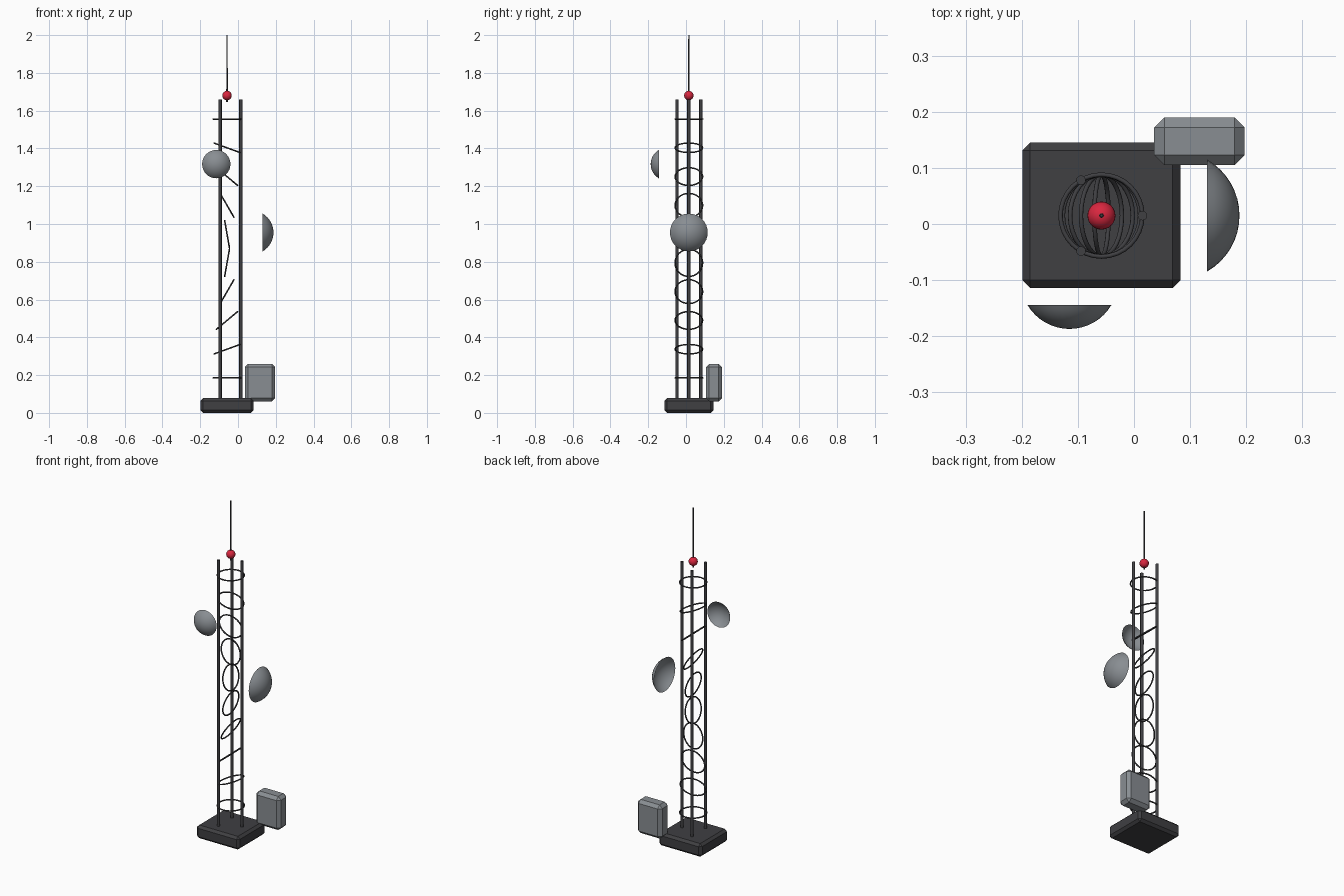
import bpy, bmesh, math
from mathutils import Matrix, Vector

if "Cube" in bpy.data.objects:
    bpy.data.objects.remove(bpy.data.objects["Cube"])

CX, CY = -0.058, 0.015   # mast axis


def material(name, rgb):
    m = bpy.data.materials.new(name)
    m.diffuse_color = (*rgb, 1)
    m.use_nodes = True
    m.node_tree.nodes["Principled BSDF"].inputs["Base Color"].default_value = m.diffuse_color
    return m


DARK = material("dark_metal", (0.05, 0.05, 0.055))
GREY = material("grey_metal", (0.25, 0.27, 0.29))
RED = material("beacon_red", (0.7, 0.02, 0.05))


def finish(name, bm, mat, smooth=True):
    bmesh.ops.recalc_face_normals(bm, faces=bm.faces)
    for f in bm.faces:
        f.smooth = smooth and len(f.verts) <= 4
    me = bpy.data.meshes.new(name)
    bm.to_mesh(me)
    bm.free()
    me.materials.append(mat)
    ob = bpy.data.objects.new(name, me)
    bpy.context.collection.objects.link(ob)
    return ob


def chamfered_box(name, lo, hi, bevel, mat):
    lo, hi = Vector(lo), Vector(hi)
    bm = bmesh.new()
    bmesh.ops.create_cube(bm, size=1, matrix=Matrix.Translation((lo + hi) / 2)
                          @ Matrix.Diagonal((*(hi - lo), 1)))
    bmesh.ops.bevel(bm, geom=bm.edges[:], offset=bevel, segments=1, affect='EDGES')
    return finish(name, bm, mat, False)


def rod(name, x, y, z0, z1, r0, r1, sides, mat):
    bm = bmesh.new()
    bmesh.ops.create_cone(bm, cap_ends=True, segments=sides, radius1=r0, radius2=r1,
                          depth=z1 - z0, matrix=Matrix.Translation((x, y, (z0 + z1) / 2)))
    return finish(name, bm, mat)


def ring(name, centre, tilt, major, minor, mat, n=32, m=8):
    bm = bmesh.new()
    rows = []
    for i in range(n):
        a = 2 * math.pi * i / n
        row = []
        for j in range(m):
            b = 2 * math.pi * j / m
            r = major + minor * math.cos(b)
            row.append(bm.verts.new((r * math.cos(a), r * math.sin(a), minor * math.sin(b))))
        rows.append(row)
    for i in range(n):
        p, q = rows[i], rows[(i + 1) % n]
        for j in range(m):
            k = (j + 1) % m
            bm.faces.new((p[j], q[j], q[k], p[k]))
    bm.transform(Matrix.Translation(centre) @ Matrix.Rotation(-tilt, 4, 'Y'))
    return finish(name, bm, mat)


def dish(name, rim_centre, axis, radius, depth, mat, n=32, steps=8):
    # spherical cap bulging along axis, open at the rim
    R = (radius ** 2 + depth ** 2) / (2 * depth)
    amax = math.asin(radius / R)
    bm = bmesh.new()
    tip = bm.verts.new((0, 0, depth))
    prev = None
    for s in range(1, steps + 1):
        a = amax * s / steps
        r, z = R * math.sin(a), R * math.cos(a) - (R - depth)
        cur = [bm.verts.new((r * math.cos(2 * math.pi * i / n),
                             r * math.sin(2 * math.pi * i / n), z)) for i in range(n)]
        for i in range(n):
            k = (i + 1) % n
            if prev:
                bm.faces.new((prev[i], cur[i], cur[k], prev[k]))
            else:
                bm.faces.new((tip, cur[i], cur[k]))
        prev = cur
    rot = Vector((0, 0, 1)).rotation_difference(Vector(axis)).to_matrix().to_4x4()
    bm.transform(Matrix.Translation(rim_centre) @ rot)
    return finish(name, bm, mat)


# base slab and equipment cabinet
chamfered_box("base", (-0.199, -0.114, 0), (0.083, 0.145, 0.078), 0.014, DARK)
chamfered_box("equipment_cabinet", (0.036, 0.105, 0.06), (0.197, 0.19, 0.26), 0.018, GREY)

# three vertical mast legs
for i in range(3):
    a = 2 * math.pi * i / 3
    rod(f"mast_leg_{i + 1}", CX + 0.073 * math.cos(a), CY + 0.073 * math.sin(a),
        0.06, 1.66, 0.0085, 0.0085, 12, DARK)

# brace rings, each tilted 20 degrees more than the one below
for i in range(10):
    ring(f"brace_ring_{i + 1}", (CX, CY, 0.185 + 0.1523 * i),
         math.radians(20 * i), 0.073, 0.004, DARK)

# dishes
dish("large_dish", (0.13, CY, 0.955), (1, 0, 0), 0.1, 0.058, GREY)
dish("small_dish", (-0.115, -0.144, 1.317), (0, -1, 0), 0.075, 0.043, GREY)

# warning beacon and antenna
bm = bmesh.new()
bmesh.ops.create_uvsphere(bm, u_segments=24, v_segments=12, radius=0.025,
                          matrix=Matrix.Translation((CX, CY, 1.68)))
finish("beacon", bm, RED)
rod("antenna", CX, CY, 1.645, 2.0, 0.0045, 0.003, 8, DARK)
